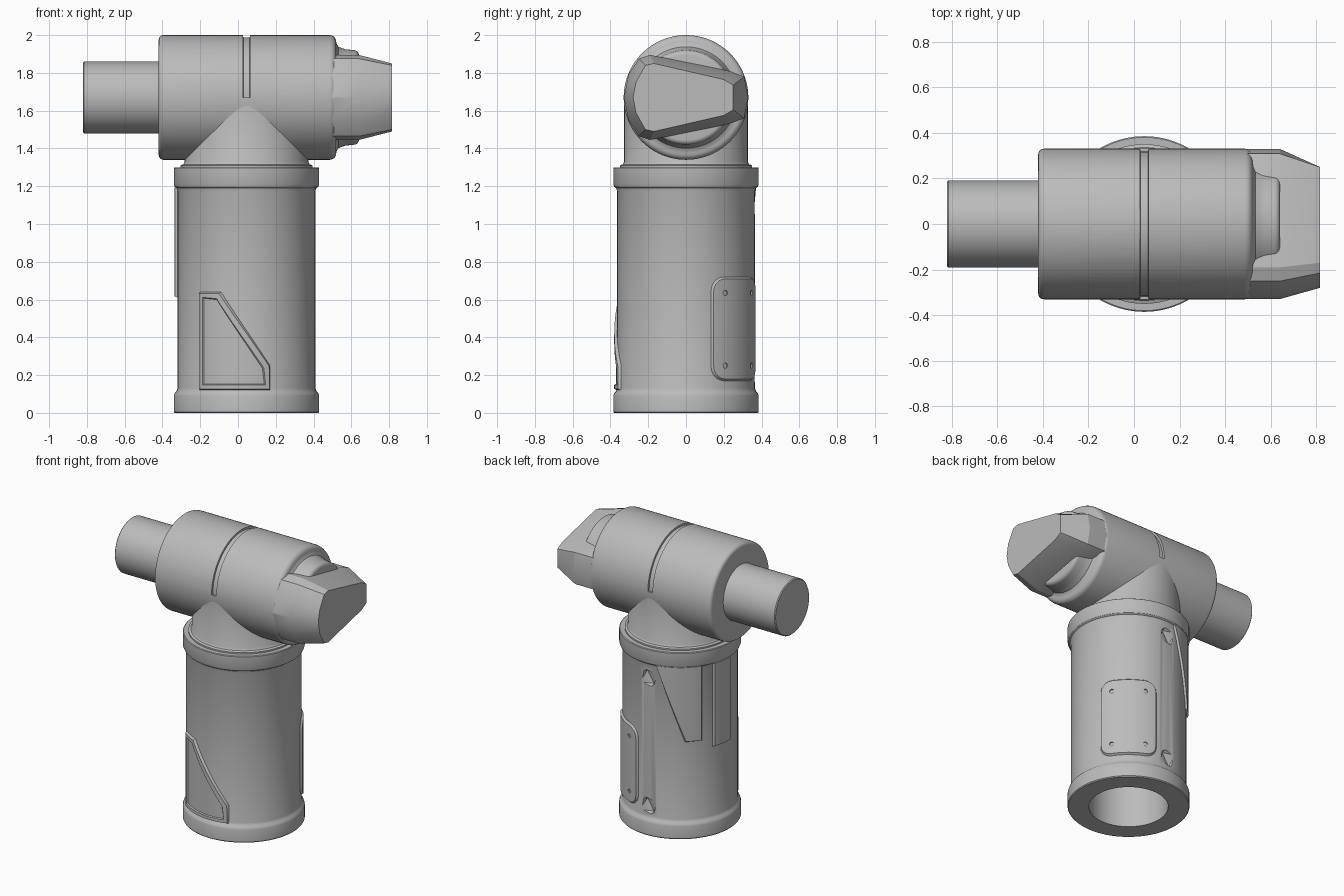
import bpy, bmesh
from math import sin, cos, pi, radians, asin
from mathutils import Vector, Matrix

cube = bpy.data.objects.get("Cube")
if cube:
    bpy.data.objects.remove(cube, do_unlink=True)

GREY = (0.5, 0.5, 0.5, 1)
grey = bpy.data.materials.new("plain_grey")
grey.use_nodes = True
grey.diffuse_color = GREY
grey.node_tree.nodes["Principled BSDF"].inputs["Base Color"].default_value = GREY

COLUMN_X, HEAD_Z = 0.045, 1.67
BODY_R, HEAD_R = 0.365, 0.33


def finish(bm, name):
    bmesh.ops.recalc_face_normals(bm, faces=bm.faces)
    mesh = bpy.data.meshes.new(name)
    bm.to_mesh(mesh)
    bm.free()
    mesh.materials.append(grey)
    ob = bpy.data.objects.new(name, mesh)
    bpy.context.collection.objects.link(ob)
    return ob


def activate(ob):
    bpy.ops.object.select_all(action='DESELECT')
    ob.select_set(True)
    bpy.context.view_layer.objects.active = ob


def smooth(ob, angle=30):
    activate(ob)
    bpy.ops.object.shade_smooth_by_angle(angle=radians(angle))


def cut(ob, cutter):
    """Subtract a cutter, then remove it."""
    activate(ob)
    mod = ob.modifiers.new("cut", 'BOOLEAN')
    mod.operation, mod.solver, mod.object = 'DIFFERENCE', 'EXACT', cutter
    bpy.ops.object.modifier_apply(modifier=mod.name)
    bpy.data.objects.remove(cutter, do_unlink=True)


def lathe(name, profile, axis='Z', steps=96, closed=False, turn=2 * pi):
    """Spin (radius, height) points about the column or the head axis."""
    bm = bmesh.new()
    vs = [bm.verts.new((r, 0, h)) for r, h in profile]
    pairs = list(zip(vs, vs[1:])) + ([(vs[-1], vs[0])] if closed else [])
    geom = vs + [bm.edges.new(p) for p in pairs]
    if turn < 6:
        geom.append(bm.faces.new(vs))
    bmesh.ops.spin(bm, geom=geom, cent=(0, 0, 0), axis=(0, 0, 1),
                   angle=turn, steps=steps, use_duplicate=False)
    bmesh.ops.remove_doubles(bm, verts=bm.verts, dist=1e-5)
    if axis == 'X':
        # local z becomes x, local x becomes -y, local y becomes -z
        for v in bm.verts:
            r, t, h = v.co
            v.co = (h, -r, HEAD_Z + t)
    else:
        bmesh.ops.translate(bm, verts=bm.verts, vec=(COLUMN_X, 0, 0))
    return finish(bm, name)


def on_column(u, z, lift):
    """Wrap a flat position onto the column's side."""
    r = BODY_R + lift
    return Vector((COLUMN_X + r * cos(u / BODY_R), r * sin(u / BODY_R), z))


def wrapped_plate(name, outline, azimuth, height=0.013, frame=0):
    """Raised plate with a chamfered rim and an optional sunk panel."""
    bm = bmesh.new()
    top = bm.faces.new([bm.verts.new((u, z, -0.03)) for u, z in outline])
    side = bmesh.ops.extrude_face_region(bm, geom=[top])["geom"]
    top = next(g for g in side if isinstance(g, bmesh.types.BMFace))
    bmesh.ops.translate(bm, verts=top.verts, vec=(0, 0, 0.03))
    bmesh.ops.inset_individual(bm, faces=[top], thickness=0.01, depth=height)
    if frame:
        bmesh.ops.inset_individual(bm, faces=[top], thickness=frame)
        bmesh.ops.inset_individual(bm, faces=[top], thickness=0.006, depth=-0.009)
    for i in range(-16, 17):
        bmesh.ops.bisect_plane(bm, geom=bm.verts[:] + bm.edges[:] + bm.faces[:],
                               plane_co=(i * 0.025 + 0.003, 0, 0), plane_no=(1, 0, 0))
    for v in bm.verts:
        u, z, lift = v.co
        v.co = on_column(u + radians(azimuth) * BODY_R, z, lift)
    return finish(bm, name)


# Column: hollow tube with a collar at each end
column = lathe("column", [
    (0.25, 0), (0.38, 0), (0.385, 0.006), (0.385, 0.09), (0.38, 0.105),
    (0.37, 0.115), (BODY_R, 0.13), (BODY_R, 1.175), (0.37, 1.19), (0.38, 1.197),
    (0.385, 1.21), (0.385, 1.296), (0.38, 1.3), (0, 1.3), (0, 1.0), (0.25, 1.0)],
    closed=True)
# Shallow faceted dents in the back
for z in (0.2, 1.09):
    bm = bmesh.new()
    bmesh.ops.create_icosphere(bm, subdivisions=1, radius=0.09, matrix=Matrix.Translation(
        on_column(radians(92) * BODY_R, z, 0.055)))
    cut(column, finish(bm, "dent_cutter"))
smooth(column)

# Neck between column and head
smooth(lathe("neck", [(0, 1.29), (0.35, 1.29), (0.35, 1.31), (0.335, 1.316),
                      (0.327, 1.33), (0.327, HEAD_Z), (0, HEAD_Z)]))


def corner(r, h, size, start):
    """Quarter-round profile points around a centre."""
    return [(r + size * cos(a), h + size * sin(a))
            for a in (radians(start + 18 * i) for i in range(6))]


# Head with shaft and stepped nose
head = lathe("head", [(0, -0.82), (0.184, -0.82), (0.19, -0.814), (0.19, -0.42)]
             + corner(HEAD_R - 0.025, -0.395, 0.025, -90)
             + corner(HEAD_R - 0.035, 0.485, 0.035, 0)
             + [(0.282, 0.523), (0.268, 0.532), (0.261, 0.55), (0.255, 0.57)]
             + corner(0.225, 0.615, 0.025, 0) + [(0, 0.64)], axis='X')
# Half-round groove over the top of the head
groove = lathe("groove_cutter", [(0.317, 0.028), (0.35, 0.025), (0.35, 0.065), (0.317, 0.062)],
               axis='X', steps=48, closed=True, turn=pi)
cut(head, groove)
smooth(head)

# Tapered jaw on the nose
WIDE = [(-0.329, 0), (-0.305, 0.12), (-0.25, 0.205), (-0.19, 0.225),
        (0.23, 0.14), (0.308, 0.11), (0.329, 0)]
TIP = [(-0.28, 0), (-0.265, 0.08), (-0.215, 0.17), (-0.17, 0.18),
       (0.2, 0.095), (0.25, 0.065), (0.25, 0)]
bm = bmesh.new()
rings = []
for x, half in ((0.46, WIDE), (0.64, WIDE), (0.815, TIP)):
    loop = half + [(y, -z) for y, z in half[-2:0:-1]]
    rings.append([bm.verts.new((x, y, HEAD_Z + z)) for y, z in loop])
for a, b in zip(rings, rings[1:]):
    for i in range(len(a)):
        j = (i + 1) % len(a)
        bm.faces.new((a[i], a[j], b[j], b[i]))
bm.faces.new(rings[0])
bm.faces.new(rings[-1])
smooth(finish(bm, "jaw"), 22)

# Triangular framed plate on the front
smooth(wrapped_plate("front_bracket", [(-0.27, 0.12), (0.127, 0.12), (0.127, 0.25),
                                       (-0.138, 0.64), (-0.27, 0.64)], 270, 0.015, 0.03))
# Tapered plate and strip on the back right
smooth(wrapped_plate("back_bracket", [(0.03, 0.67), (0.14, 0.67), (0.14, 1.2),
                                      (-0.16, 1.2)], 125))
smooth(wrapped_plate("side_strip", [(-0.075, 0.61), (0.075, 0.61), (0.075, 1.2),
                                    (-0.075, 1.2)], 171, 0.015))
# Rounded access plate with four screw holes
W, LOW, HIGH, R = 0.183, 0.17, 0.72, 0.075
rounded = []
for k, (u, z) in enumerate(((W - R, HIGH - R), (R - W, HIGH - R),
                            (R - W, LOW + R), (W - R, LOW + R))):
    rounded += corner(u, z, R, 90 * k)
access = wrapped_plate("access_plate", rounded, 50)
for du in (-0.105, 0.105):
    for z in (0.25, 0.635):
        p = on_column(radians(50) * BODY_R + du, z, 0.015)
        out = Vector((p.x - COLUMN_X, p.y, 0)).normalized()
        bm = bmesh.new()
        bmesh.ops.create_cone(bm, cap_ends=True, segments=16, radius1=0.014, radius2=0.014,
                              depth=0.02, matrix=Matrix.Translation(p) @
                              out.to_track_quat('Z', 'Y').to_matrix().to_4x4())
        cut(access, finish(bm, "screw_cutter"))
smooth(access)
